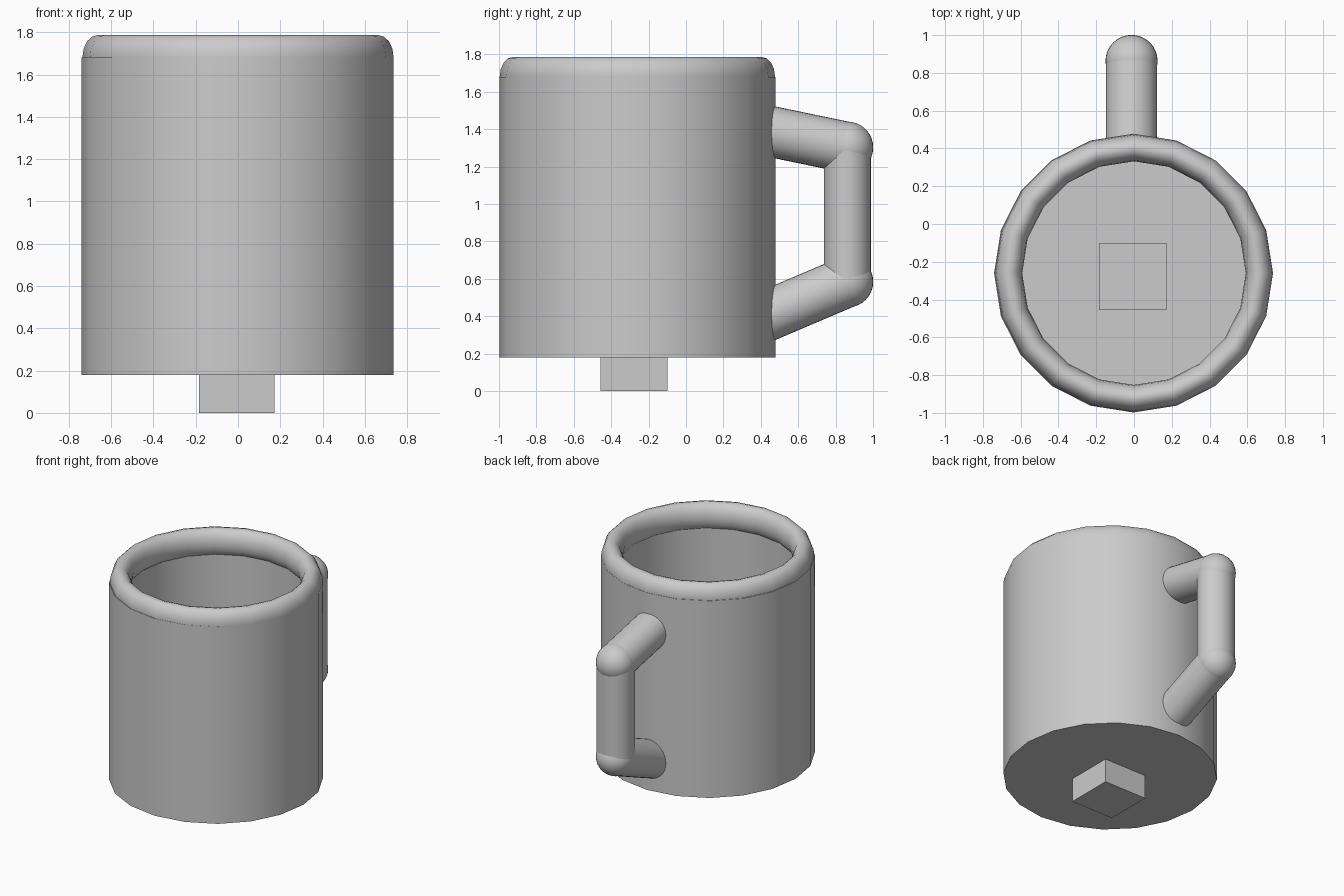
import bpy, bmesh, math
from mathutils import Vector

if "Cube" in bpy.data.objects:
    bpy.data.objects.remove(bpy.data.objects["Cube"])

CY = -0.26      # mug axis y
HX = -0.013     # handle x
SIDES = 20


def smooth(obj):
    bpy.ops.object.select_all(action='DESELECT')
    obj.select_set(True)
    bpy.context.view_layer.objects.active = obj
    bpy.ops.object.shade_smooth_by_angle(angle=math.radians(35))
    return obj


def rod(name, a, b, r):
    a, b = Vector(a), Vector(b)
    d = b - a
    bpy.ops.mesh.primitive_cylinder_add(vertices=32, radius=r, depth=d.length, location=(a + b) / 2)
    obj = bpy.context.object
    obj.rotation_euler.x = math.atan2(-d.y, d.z)
    obj.name = name
    return smooth(obj)


# Mug body: turned hollow profile with floor and thick wall
profile = [(0, 0.18), (0.738, 0.18), (0.738, 1.68), (0.62, 1.68), (0.62, 0.295), (0, 0.295)]
bm = bmesh.new()
verts = [bm.verts.new((r, 0, z)) for r, z in profile]
edges = [bm.edges.new(pair) for pair in zip(verts, verts[1:])]
bmesh.ops.spin(bm, geom=verts + edges, cent=(0, 0, 0), axis=(0, 0, 1),
               angle=math.tau, steps=SIDES, use_duplicate=False)
bmesh.ops.remove_doubles(bm, verts=bm.verts, dist=1e-4)
bmesh.ops.recalc_face_normals(bm, faces=bm.faces)
mesh = bpy.data.meshes.new("mug_body")
bm.to_mesh(mesh)
bm.free()
body = bpy.data.objects.new("mug_body", mesh)
body.location = (-0.003, CY, 0)
bpy.context.collection.objects.link(body)
smooth(body)

# Rounded rim, taller than wide
bpy.ops.mesh.primitive_torus_add(major_segments=SIDES, minor_segments=16, major_radius=0.664,
                                 minor_radius=0.072, location=(0, CY, 1.682))
rim = bpy.context.object
rim.name = "rim"
rim.scale.z = 1.46
smooth(rim)

# Handle: two sloping arms, a grip and ball corners
top = (HX, 0.863, 1.303)
low = (HX, 0.863, 0.585)
rod("handle_upper_arm", (HX, 0.41, 1.397), top, 0.136)
rod("handle_lower_arm", (HX, 0.40, 0.388), low, 0.136)
grip = rod("handle_grip", low, top, 0.126)
grip.scale.x = 1.08
for name, p in (("handle_upper_corner", top), ("handle_lower_corner", low)):
    bpy.ops.mesh.primitive_uv_sphere_add(segments=32, ring_count=16, radius=0.138, location=p)
    bpy.context.object.name = name
    smooth(bpy.context.object)

# Square peg through the floor
bpy.ops.mesh.primitive_cube_add(size=0.357, location=(-0.006, -0.278, 0.1785))
bpy.context.object.name = "base_peg"
